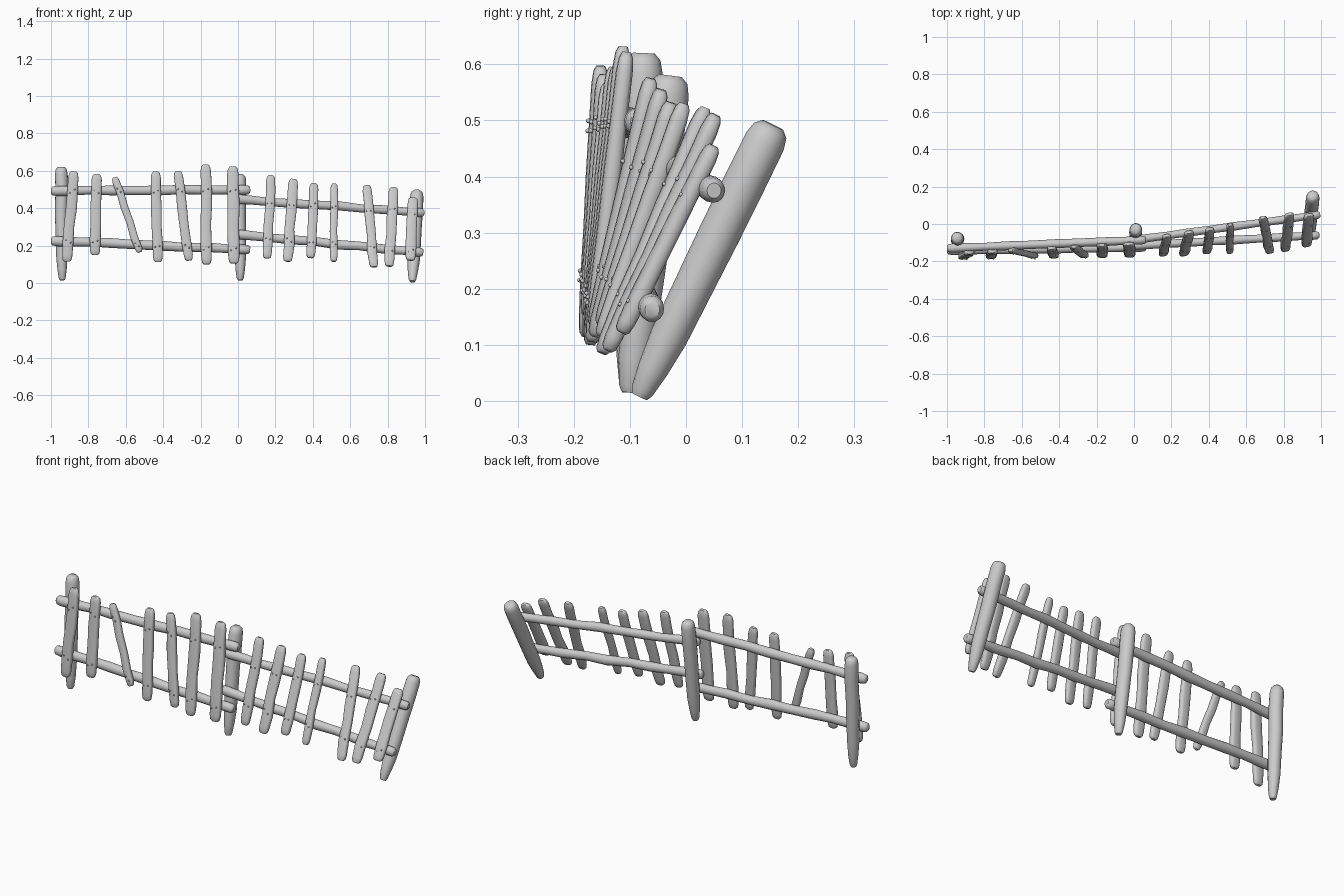
import bpy, bmesh, math, random
from mathutils import Vector

cube = bpy.data.objects.get("Cube")
if cube:
    bpy.data.objects.remove(cube, do_unlink=True)

random.seed(4)
wood = bpy.data.materials.new("weathered grey wood")
wood.use_nodes = True
colour = (0.6, 0.6, 0.6, 1)
wood.diffuse_color = colour
wood.node_tree.nodes["Principled BSDF"].inputs["Base Color"].default_value = colour


def finish(name, bm):
    bmesh.ops.recalc_face_normals(bm, faces=bm.faces)
    mesh = bpy.data.meshes.new(name)
    bm.to_mesh(mesh)
    bm.free()
    mesh.materials.append(wood)
    obj = bpy.data.objects.new(name, mesh)
    bpy.context.collection.objects.link(obj)
    bpy.ops.object.select_all(action="DESELECT")
    bpy.context.view_layer.objects.active = obj
    obj.select_set(True)
    bpy.ops.object.shade_smooth_by_angle(angle=math.radians(50))
    return obj


def stick(name, start, end, width, depth, profile, side=(1, 0, 0), power=1.0, wobble=0.0, sides=16):
    """Rounded hand-cut timber; profile lists (distance along, scale)."""
    start, end = Vector(start), Vector(end)
    axis = (end - start).normalized()
    side = Vector(side)
    side = (side - axis * side.dot(axis)).normalized()
    front = axis.cross(side)
    bm = bmesh.new()
    rings = []
    for t, s in profile:
        inner = 0.1 < t < 0.9
        shift = random.uniform(-wobble, wobble) if inner else 0
        swell = 1 + (random.uniform(-8, 8) * wobble if inner else 0)
        centre = start.lerp(end, t) + side * shift
        ring = []
        for i in range(sides):
            a = math.tau * i / sides
            c, n = math.cos(a), math.sin(a)
            u = math.copysign(abs(c) ** power, c) * width / 2
            v = math.copysign(abs(n) ** power, n) * depth / 2
            ring.append(bm.verts.new(centre + (side * u + front * v) * s * swell))
        rings.append(ring)
    for a, b in zip(rings, rings[1:]):
        for i in range(sides):
            j = (i + 1) % sides
            bm.faces.new((a[i], a[j], b[j], b[i]))
    bm.faces.new(rings[0])
    bm.faces.new(rings[-1])
    return finish(name, bm)


# Posts, sharpened toward the ground
post_profile = [(0, .4), (.02, .55), (.1, .74), (.22, .9), (.4, .96), (.6, 1), (.8, 1),
                (.94, 1), (.98, .86), (1, .55)]
stick("left_end_post", (-.94, -.1, .015), (-.945, -.075, .62), .068, .07, post_profile, wobble=.003)
stick("middle_post", (.012, -.1, .015), (.01, -.028, .58), .068, .075, post_profile, wobble=.003)
stick("right_end_post", (.932, -.083, .008), (.957, .155, .492), .072, .074, post_profile, wobble=.002)

# Rails, two per section
rails = {
    "left_upper_rail": ((-1, -.13, .492), (.065, -.085, .498), .054),
    "left_lower_rail": ((-1, -.142, .225), (.065, -.125, .178), .054),
    "right_upper_rail": ((-.02, -.088, .45), (.995, .05, .375), .05),
    "right_lower_rail": ((-.02, -.117, .262), (.99, -.06, .163), .052),
}
rail_profile = [(0, .5), (.007, .85), (.03, 1), (.09, .95), (.2, .85), (.3, .95), (.42, .9), (.55, 1),
                (.66, .88), (.8, .95), (.9, .85), (.96, .95), (.99, .9), (1, .55)]
for name, (a, b, thick) in rails.items():
    stick(name, a, b, thick, thick * .92, rail_profile, side=(0, 0, 1), wobble=.004)


def rail_at(name, x):
    a, b = Vector(rails[name][0]), Vector(rails[name][1])
    return a.lerp(b, (x - a.x) / (b.x - a.x))


# Pickets: bottom x, bottom z, top x, top z, width
pickets = [
    (-.915, .115, -.878, .597, .058), (-.765, .15, -.755, .582, .058), (-.525, .165, -.66, .565, .042),
    (-.428, .112, -.44, .595, .056), (-.262, .12, -.322, .598, .052), (-.168, .1, -.173, .632, .06),
    (-.022, .105, -.028, .622, .064), (.155, .132, .176, .575, .052), (.265, .115, .296, .555, .056),
    (.388, .135, .406, .532, .052), (.512, .115, .514, .53, .042), (.727, .085, .688, .522, .052),
    (.808, .09, .832, .51, .056), (.922, .122, .936, .455, .058),
]
picket_profile = [(0, .5), (.015, .78), (.06, .92), (.2, 1), (.4, .95), (.6, 1), (.8, .95),
                  (.93, .95), (.98, .8), (1, .5)]
nails = bmesh.new()
for n, (x0, z0, x1, z1, width) in enumerate(pickets, 1):
    section = "left" if n <= 7 else "right"
    up = rail_at(section + "_upper_rail", (x0 + x1) / 2)
    low = rail_at(section + "_lower_rail", (x0 + x1) / 2)
    slope = (up.y - low.y) / (up.z - low.z)
    out = Vector((0, -1, slope)).normalized()

    def on_face(x, z, gap):
        return Vector((x, low.y + slope * (z - low.z) + out.y * gap, z))

    along = (rail_at(section + "_upper_rail", 1) - rail_at(section + "_upper_rail", 0))
    stick(f"picket_{n}", on_face(x0, z0, .032), on_face(x1, z1, .032), width, .032,
          picket_profile, side=along, power=.65, wobble=.003)
    # Nail heads, two at each rail
    for z in (low.z, up.z):
        x = x0 + (x1 - x0) * (z - z0) / (z1 - z0)
        for d in (-1, 1):
            ball = bmesh.ops.create_icosphere(nails, subdivisions=1, radius=.0045)
            spot = on_face(x + d * width * .22, z + d * random.uniform(-.012, .012), .049)
            bmesh.ops.translate(nails, verts=ball["verts"], vec=spot)
finish("nail_heads", nails)
